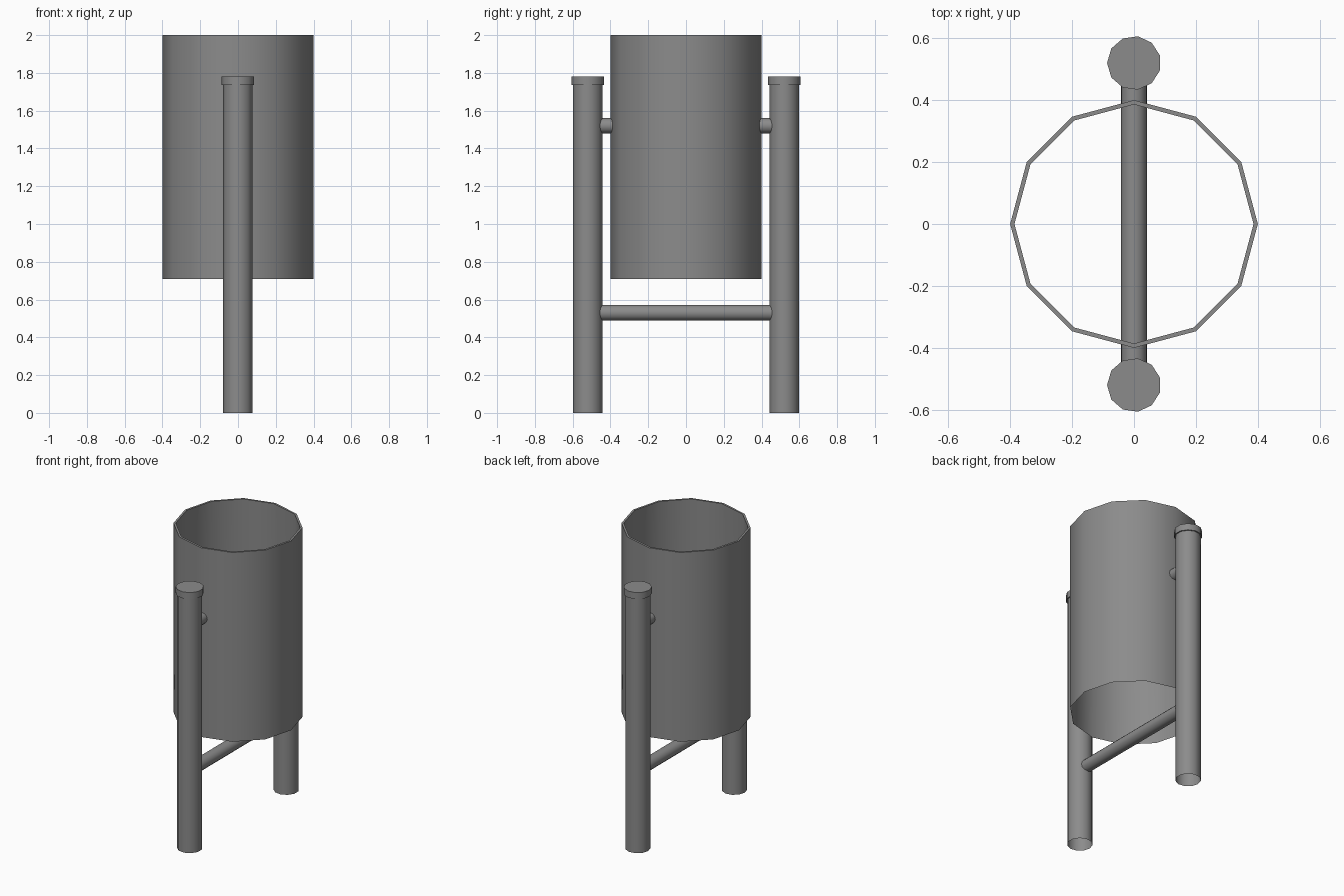
import bpy, bmesh, math
from mathutils import Matrix

if "Cube" in bpy.data.objects:
    bpy.data.objects.remove(bpy.data.objects["Cube"])

grey = bpy.data.materials.new("mid grey")
grey.diffuse_color = (0.26, 0.26, 0.26, 1)
grey.use_nodes = True
grey.node_tree.nodes["Principled BSDF"].inputs["Base Color"].default_value = grey.diffuse_color


def lathe(name, profile, sides, loc=(0, 0, 0), along_y=False, start=0.0, cap_end=False):
    """Spin an (r, z) profile into a low-sided tube, optionally closing its last ring."""
    bm = bmesh.new()
    rings = []
    for r, z in profile:
        rings.append([bm.verts.new((r * math.cos(start + math.tau * i / sides),
                                    r * math.sin(start + math.tau * i / sides), z))
                      for i in range(sides)])
    for a, b in zip(rings, rings[1:]):
        for i in range(sides):
            j = (i + 1) % sides
            bm.faces.new((a[i], a[j], b[j], b[i]))
    if cap_end:
        bm.faces.new(rings[-1])
    if along_y:
        bmesh.ops.rotate(bm, verts=bm.verts, matrix=Matrix.Rotation(-math.pi / 2, 3, 'X'))
    mesh = bpy.data.meshes.new(name)
    bm.to_mesh(mesh)
    bm.free()
    mesh.materials.append(grey)
    ob = bpy.data.objects.new(name, mesh)
    ob.location = loc
    bpy.context.collection.objects.link(ob)
    bpy.context.view_layer.objects.active = ob
    ob.select_set(True)
    bpy.ops.object.shade_smooth_by_angle(angle=math.radians(40))
    ob.select_set(False)
    return ob


# Open drum with a thin flat rim, wall closing to a single edge at the bottom
lathe("bin_drum", [(0.385, 2.0), (0.4, 0.71)][::-1] and
      [(0.4, 0.71), (0.4, 2.0), (0.386, 2.0), (0.399, 0.71)], 12)

# Posts, post caps and pivot pegs on both sides
for side, s in (("front", -1), ("back", 1)):
    y = s * 0.52
    lathe(side + "_post", [(0.079, 0), (0.079, 1.74)], 11, (0, y, 0), start=math.pi)
    lathe(side + "_post_cap", [(0.0, 1.735), (0.087, 1.735), (0.087, 1.78)], 11,
          (0, y, 0), start=math.pi, cap_end=True)
    lathe(side + "_pivot_peg", [(0.041, -0.035), (0.041, 0.035)], 12,
          (0, s * 0.423, 1.52), along_y=True)

# Lower crossbar between the posts
lathe("crossbar", [(0.042, -0.455), (0.042, 0.455)], 12, (0, 0, 0.53), along_y=True)
